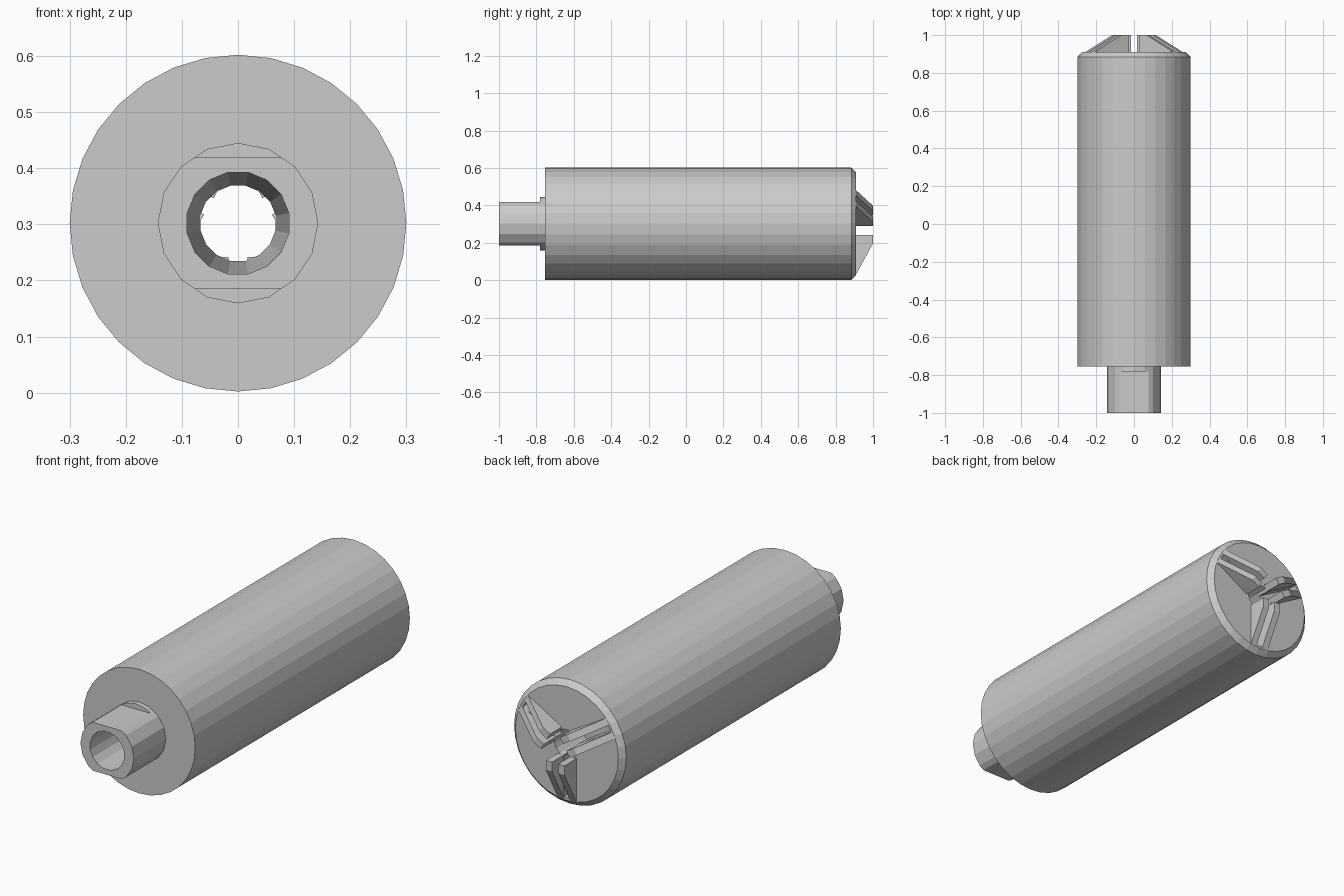
import bpy, bmesh
from math import cos, sin, pi, radians
from mathutils import Vector

if "Cube" in bpy.data.objects:
    bpy.data.objects.remove(bpy.data.objects["Cube"])

CZ = 0.302  # height of the long axis


def finish(bm, name):
    bmesh.ops.recalc_face_normals(bm, faces=bm.faces)
    me = bpy.data.meshes.new(name)
    bm.to_mesh(me)
    bm.free()
    ob = bpy.data.objects.new(name, me)
    bpy.context.collection.objects.link(ob)
    return ob


def lathe(name, profile, sides, turn=0.0):
    """Solid of revolution about the y axis from (y, radius) points."""
    bm = bmesh.new()
    rings = []
    for y, r in profile:
        angles = [turn + 2 * pi * i / sides for i in range(sides)]
        rings.append([bm.verts.new((r * cos(a), y, CZ + r * sin(a))) for a in angles])
    for a, b in zip(rings, rings[1:]):
        for i in range(sides):
            j = (i + 1) % sides
            bm.faces.new((a[i], a[j], b[j], b[i]))
    bm.faces.new(rings[0])
    bm.faces.new(rings[-1])
    return finish(bm, name)


def radial_prism(bm, profile, t0, t1, angle):
    """Extrude a (radius, y) profile sideways from t0 to t1 at a radial angle."""
    u = Vector((cos(angle), 0, sin(angle)))
    t = Vector((-sin(angle), 0, cos(angle)))
    ends = [[bm.verts.new(u * r + t * s + Vector((0, y, CZ))) for r, y in profile]
            for s in (t0, t1)]
    n = len(profile)
    bm.faces.new(ends[0])
    bm.faces.new(ends[1])
    for i in range(n):
        j = (i + 1) % n
        bm.faces.new((ends[0][i], ends[0][j], ends[1][j], ends[1][i]))


def cut(target, cutter):
    mod = target.modifiers.new("cut", 'BOOLEAN')
    mod.operation = 'DIFFERENCE'
    mod.solver = 'EXACT'
    mod.object = cutter
    cutter.hide_render = True
    bpy.context.view_layer.objects.active = target
    bpy.ops.object.modifier_apply(modifier=mod.name)


# Main barrel with chamfered rear rim, and the round neck
barrel = lathe("barrel", [(-0.755, 0.3), (0.885, 0.3), (0.91, 0.275)], 32)
neck = lathe("neck", [(-1.0, 0.143), (-0.74, 0.143)], 16)

# Two flats on the neck
bm = bmesh.new()
for side in (1, -1):
    box = bmesh.ops.create_cube(bm, size=1)["verts"]
    bmesh.ops.scale(bm, vec=(0.5, 0.24, 0.1), verts=box)
    bmesh.ops.translate(bm, vec=(0, -0.90, CZ + side * 0.167), verts=box)
flats = finish(bm, "flat_cutter")
cut(neck, flats)

# Tapered bore through neck and barrel
bore = lathe("bore_cutter", [(-1.05, 0.093), (1.0, 0.067)], 16, pi / 16)
cut(neck, bore)
cut(barrel, bore)

# Three jaws, each a pair of sloping rails with a slot between them
ANGLES = [radians(a) for a in (30, 150, 270)]
rail = [(0.06, 0.85), (0.27, 0.85), (0.27, 0.91), (0.105, 1.0), (0.06, 1.0)]
slot = [(0.03, 0.86), (0.262, 0.86), (0.262, 0.95), (0.03, 0.95)]
bm = bmesh.new()
for a in ANGLES:
    radial_prism(bm, slot, -0.016, 0.016, a)
slots = finish(bm, "slot_cutter")
for k in range(3):
    bm = bmesh.new()
    for s in (1, -1):
        radial_prism(bm, rail, s * 0.017, s * 0.05, ANGLES[k])
    finish(bm, f"jaw_{k + 1}")

# Slots meet at the bore, so cut them after it
cut(barrel, slots)

for helper in (flats, bore, slots):
    bpy.data.objects.remove(helper, do_unlink=True)
